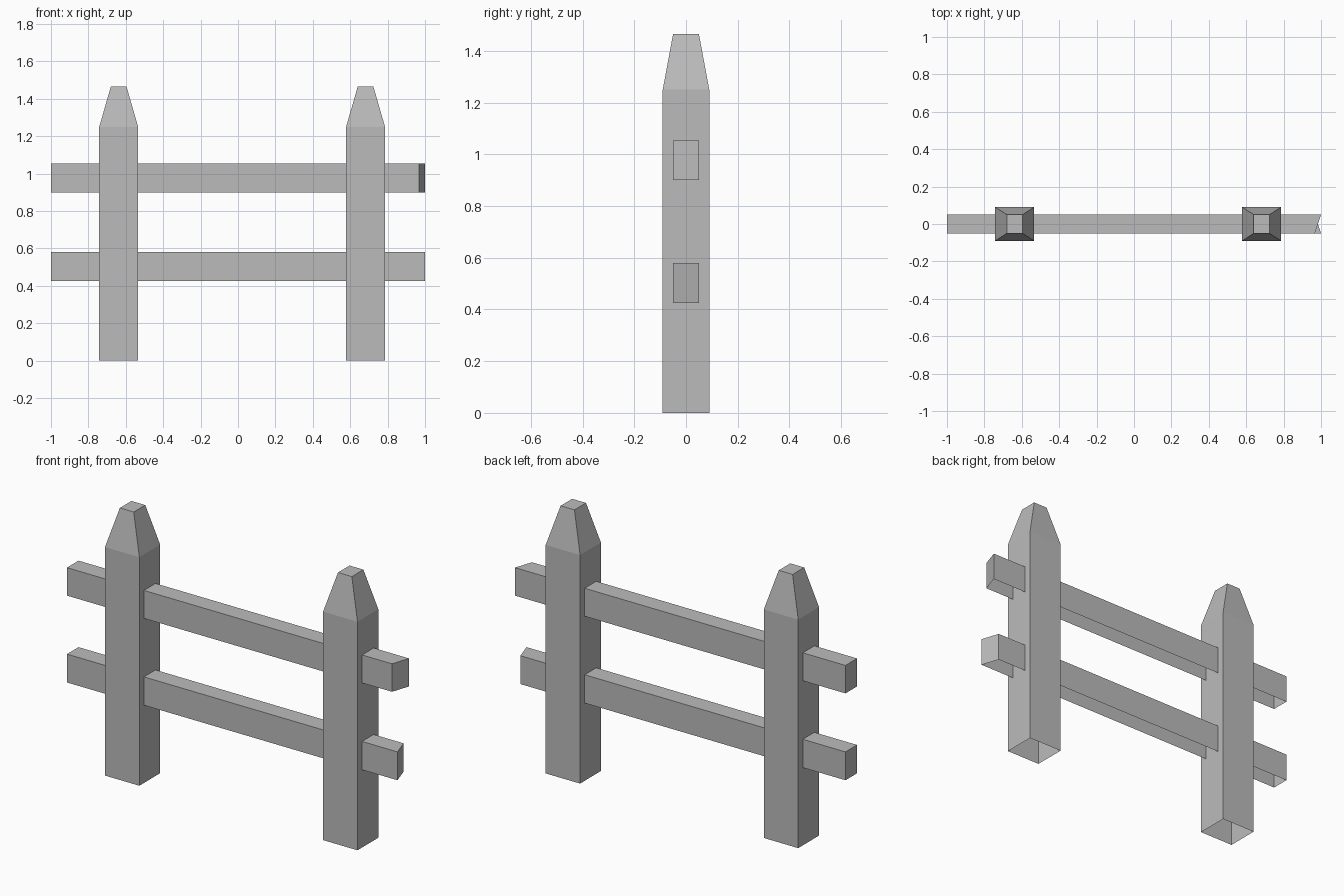
import bpy
import bmesh

cube = bpy.data.objects.get("Cube")
if cube:
    bpy.data.objects.remove(cube, do_unlink=True)

# One plain grey for the whole fence
grey = bpy.data.materials.new("fence_grey")
grey.use_nodes = True
colour = (0.5, 0.5, 0.5, 1)
grey.diffuse_color = colour
grey.node_tree.nodes["Principled BSDF"].inputs["Base Color"].default_value = colour


def stack(name, rings, x=0.0):
    """Skin four-cornered rings from bottom to top; cap the top, leave the base open."""
    bm = bmesh.new()
    loops = [[bm.verts.new(p) for p in ring] for ring in rings]
    for low, high in zip(loops, loops[1:]):
        for i in range(4):
            j = (i + 1) % 4
            bm.faces.new((low[i], low[j], high[j], high[i]))
    bm.faces.new(loops[-1])
    mesh = bpy.data.meshes.new(name)
    bm.to_mesh(mesh)
    bm.free()
    mesh.materials.append(grey)
    obj = bpy.data.objects.new(name, mesh)
    obj.location.x = x
    bpy.context.collection.objects.link(obj)
    return obj


def rectangle(half_x, half_y, z):
    return [(-half_x, -half_y, z), (half_x, -half_y, z),
            (half_x, half_y, z), (-half_x, half_y, z)]


# Posts with tapered, flat-topped tips
for name, x in (("right_post", -0.638), ("left_post", 0.682)):
    stack(name, [rectangle(0.104, 0.09, 0),
                 rectangle(0.104, 0.09, 1.25),
                 rectangle(0.042, 0.05, 1.465)], x)


# Rails, each with one end cut at a slant
def rail(name, bottom, top, front_end, back_end):
    half = 0.05
    stack(name, [[(-1, -half, z), (front_end, -half, z),
                  (back_end, half, z), (-1, half, z)] for z in (bottom, top)])


rail("upper_rail", 0.90, 1.053, 0.967, 1.0)
rail("lower_rail", 0.425, 0.58, 1.0, 0.967)
